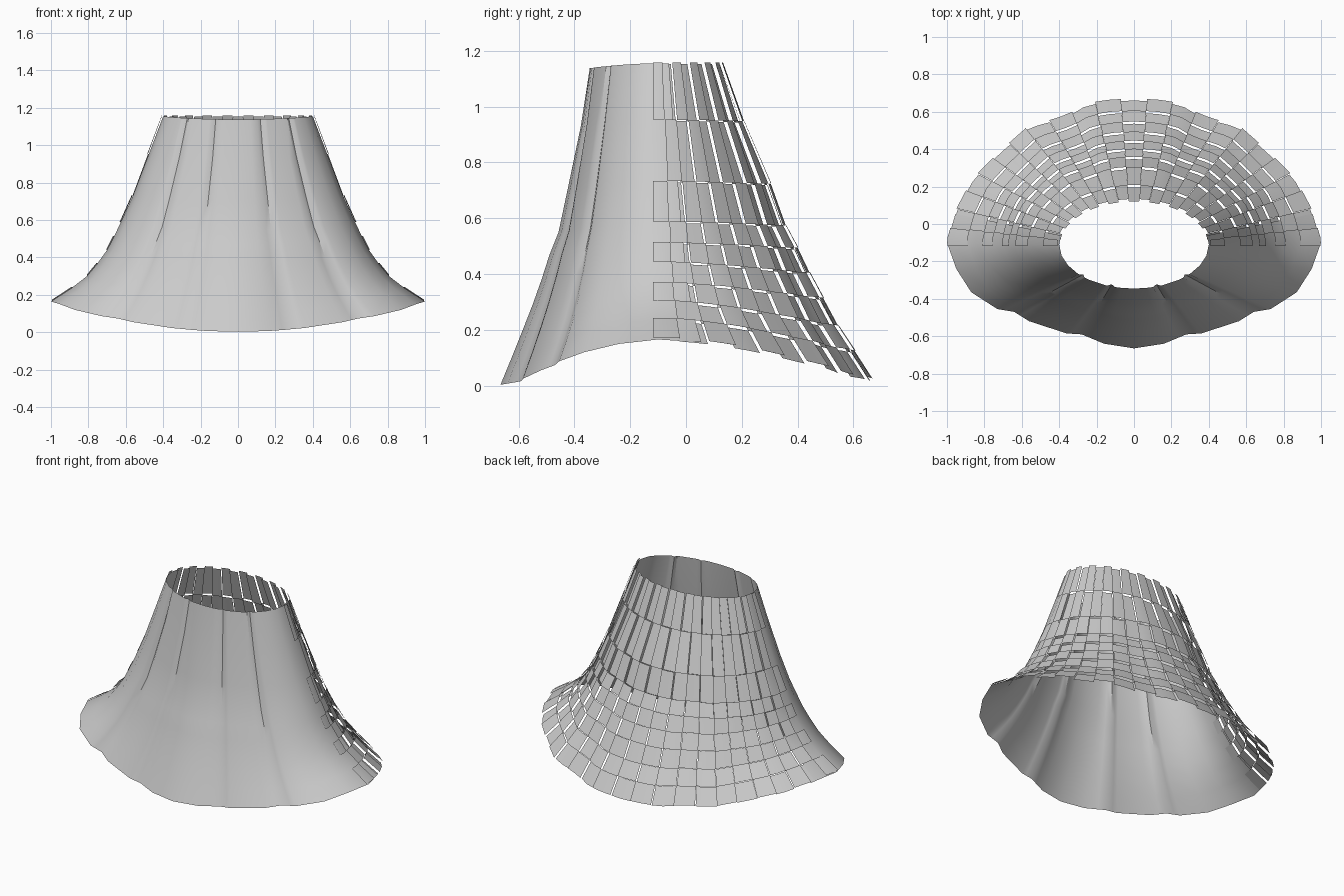
import bpy, bmesh
from math import sin, cos, radians, degrees, atan2
from mathutils import Vector

if "Cube" in bpy.data.objects:
    bpy.data.objects.remove(bpy.data.objects["Cube"])

# Half outline of the hem, front centre to back centre
HEM = [(0, -.665), (.16, -.64), (.28, -.59), (.36, -.585), (.56, -.52), (.64, -.47),
       (.73, -.455), (.87, -.365), (.95, -.24), (1, -.1), (.95, .07), (.86, .24),
       (.73, .37), (.56, .52), (.46, .545), (.35, .58), (.26, .635), (.16, .655), (0, .665)]
# Per row from waist to hem: height and flare fraction
SIDE_Z = [1.155, .95, .73, .585, .51, .44, .365, .30, .235, .165]
SIDE_F = [0, .13, .27, .38, .44, .50, .59, .68, .82, 1]
BACK_Z = [1.155, .945, .72, .57, .49, .40, .31, .21, .12, .02]
BACK_F = [0, .14, .32, .42, .50, .58, .67, .77, .88, 1]
FRONT_Z = [1.138, .93, .70, .55, .47, .38, .29, .20, .10, .003]
FRONT_F = [0, .10, .25, .35, .45, .54, .64, .75, .875, 1]
ROWS = 9


def hem_angle(p):
    return degrees(atan2((p[1] + .1) / (.565 if p[1] < -.1 else .765), p[0]))


ANGLES = [hem_angle(p) for p in HEM]
NOTCHES = (ANGLES[2], ANGLES[5])


def surface(deg, row):
    """Point on the skirt at an angle (-90 front, 0 side, 90 back) and row."""
    sign = 1
    if deg > 90:
        deg, sign = 180 - deg, -1
    i = 0
    while i < len(ANGLES) - 2 and deg > ANGLES[i + 1]:
        i += 1
    k = (deg - ANGLES[i]) / (ANGLES[i + 1] - ANGLES[i])
    hem = Vector(HEM[i]).lerp(Vector(HEM[i + 1]), k)
    a = radians(deg)
    waist = Vector((.4 * cos(a), -.11 + .235 * sin(a)))
    # small dart folds at the waist
    notch = max(max(0, 1 - abs(deg - n) / 3) for n in NOTCHES)
    waist -= Vector((cos(a), sin(a))) * .012 * notch
    zs, fs = (BACK_Z, BACK_F) if deg > 0 else (FRONT_Z, FRONT_F)
    b = abs(sin(a)) ** 1.7
    f = SIDE_F[row] * (1 - b) + fs[row] * b
    z = SIDE_Z[row] * (1 - b) + zs[row] * b
    p = waist.lerp(hem, f)
    return Vector((sign * p.x, p.y, z))


def make_object(name, quads, weld):
    bm = bmesh.new()
    for q in quads:
        bm.faces.new([bm.verts.new(p) for p in q])
    if weld:
        bmesh.ops.remove_doubles(bm, verts=bm.verts, dist=.0005)
    me = bpy.data.meshes.new(name)
    bm.to_mesh(me)
    bm.free()
    ob = bpy.data.objects.new(name, me)
    bpy.context.collection.objects.link(ob)
    bpy.ops.object.select_all(action='DESELECT')
    ob.select_set(True)
    bpy.context.view_layer.objects.active = ob
    bpy.ops.object.shade_smooth_by_angle(angle=radians(35))
    return ob


# Smooth pleated front panel
stops = [t for t in ANGLES if t < 11]
stops += [n + d for n in NOTCHES for d in (-3, 3)] + [12]
stops.sort()
front = []
for a0, a1 in zip(stops, stops[1:]):
    for r in range(ROWS):
        q = [surface(a0, r + 1), surface(a1, r + 1), surface(a1, r), surface(a0, r)]
        front.append(q)
        front.append([Vector((-p.x, p.y, p.z)) for p in reversed(q)])
make_object("skirt_front", front, True)

# Back panel: checkerboard of tiles on two slightly separated layers
STEP, COLS = 8, 23
tiles = []
for c in range(COLS):
    a0 = 4 + c * STEP - 0
    a0 = 90 + (c - COLS / 2) * STEP
    for r in range(ROWS):
        outer = (r + c) % 2 == 0
        if c in (0, COLS - 1) and not outer:
            continue
        stops = [a0, a0 + STEP / 2, a0 + STEP]
        ends = [[surface(a, k) for a in stops] for k in (r + 1, r)]
        n = (ends[0][2] - ends[0][0]).cross(ends[1][0] - ends[0][0]).normalized()
        shift = n * (.009 if outer else -.005)
        for j in range(2):
            tiles.append([p + shift for p in (ends[0][j], ends[0][j + 1],
                                              ends[1][j + 1], ends[1][j])])
back = make_object("skirt_back_tiles", tiles, True)
